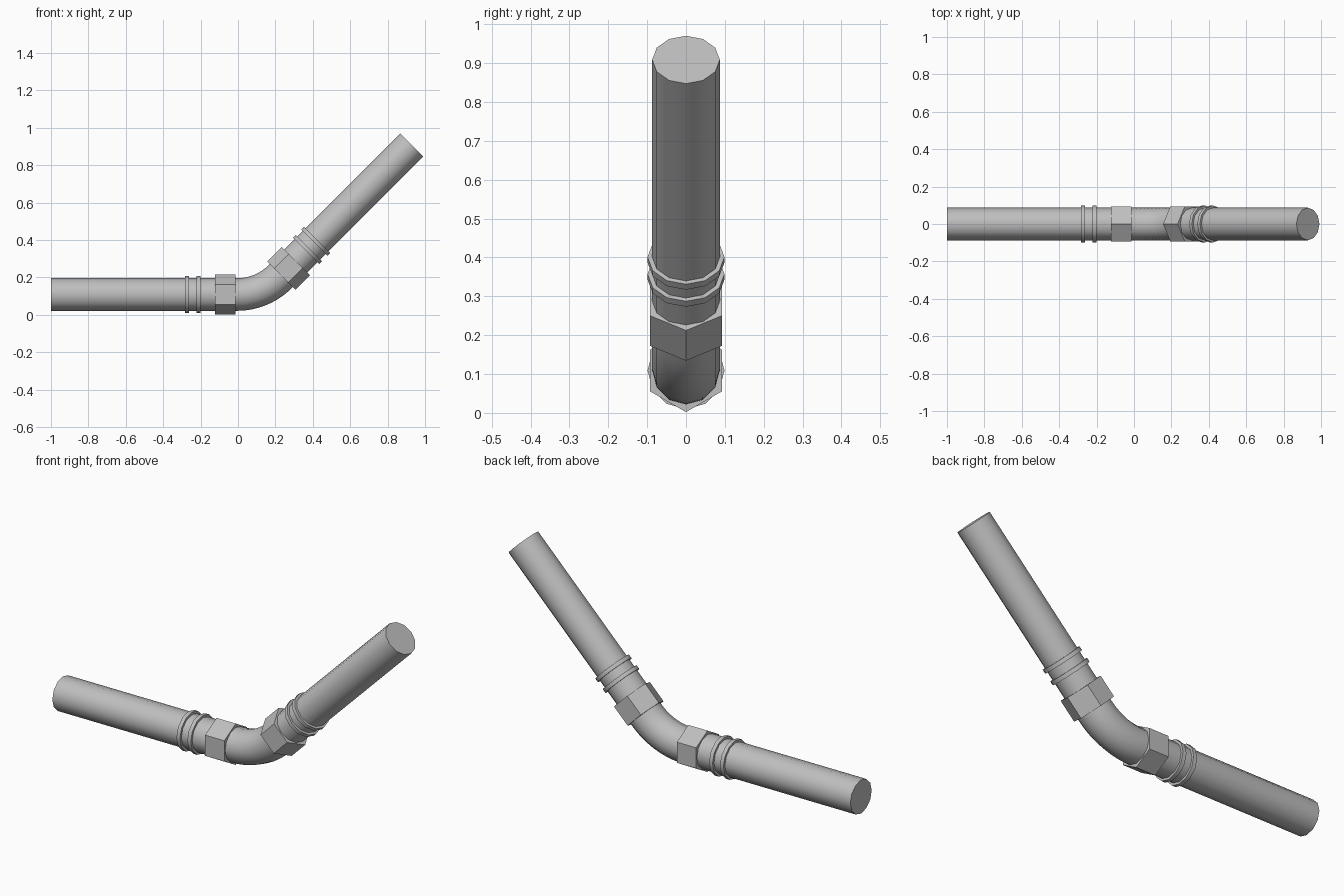
import bpy, bmesh, math
from mathutils import Vector, Matrix

if "Cube" in bpy.data.objects:
    bpy.data.objects.remove(bpy.data.objects["Cube"], do_unlink=True)

steel = bpy.data.materials.new("grey_steel")
steel.use_nodes = True
GREY = (0.52, 0.52, 0.52, 1)
steel.diffuse_color = GREY
steel.node_tree.nodes["Principled BSDF"].inputs["Base Color"].default_value = GREY

KINK = Vector((0.13, 0, 0.109))   # where the two pipe axes meet
BEND = math.radians(45)
RADIUS = 0.087
TANGENT = 0.135                   # straight distance taken up by each half of the elbow
ARMS = {"lower": Vector((-1, 0, 0)),
        "upper": Vector((math.cos(BEND), 0, math.sin(BEND)))}


def sweep(name, stations, radius, sides, smooth=True):
    """Skin rings of vertices along (centre, axis) stations and cap both ends."""
    bm = bmesh.new()
    rings = []
    for centre, axis in stations:
        side = Vector((0, 1, 0))
        up = axis.cross(side)
        rings.append([bm.verts.new(centre + radius * (up * math.cos(a) + side * math.sin(a)))
                      for a in (math.tau * i / sides for i in range(sides))])
    for a, b in zip(rings, rings[1:]):
        for i in range(sides):
            j = (i + 1) % sides
            bm.faces.new((a[i], a[j], b[j], b[i]))
    bm.faces.new(rings[0])
    bm.faces.new(rings[-1])
    bmesh.ops.recalc_face_normals(bm, faces=bm.faces)
    mesh = bpy.data.meshes.new(name)
    bm.to_mesh(mesh)
    bm.free()
    mesh.materials.append(steel)
    obj = bpy.data.objects.new(name, mesh)
    bpy.context.collection.objects.link(obj)
    if smooth:
        bpy.ops.object.select_all(action="DESELECT")
        obj.select_set(True)
        bpy.context.view_layer.objects.active = obj
        bpy.ops.object.shade_smooth_by_angle(angle=math.radians(40))
    return obj


def along(arm, start, end):
    return [(KINK + arm * d, arm) for d in (start, end)]


# Straight pipes, hex nuts and paired collar rings, the same on both arms
for label, arm in ARMS.items():
    sweep(label + "_pipe", along(arm, TANGENT, 1.131), RADIUS, 12)
    sweep(label + "_hex_nut", along(arm, 0.143, 0.253), 0.107, 6, smooth=False)
    for place, d in (("inner", 0.341), ("outer", 0.403)):
        sweep(f"{label}_{place}_ring", along(arm, d - 0.01, d + 0.01), 0.099, 12)

# Curved elbow joining the arms
bend_radius = TANGENT / math.tan(BEND / 2)
hub = KINK + Vector((-TANGENT, 0, bend_radius))
steps = 12
path = []
for i in range(steps + 1):
    turn = Matrix.Rotation(-BEND * i / steps, 3, "Y")
    path.append((hub + turn @ Vector((0, 0, -bend_radius)), turn @ Vector((1, 0, 0))))
sweep("elbow", path, RADIUS, 12)
